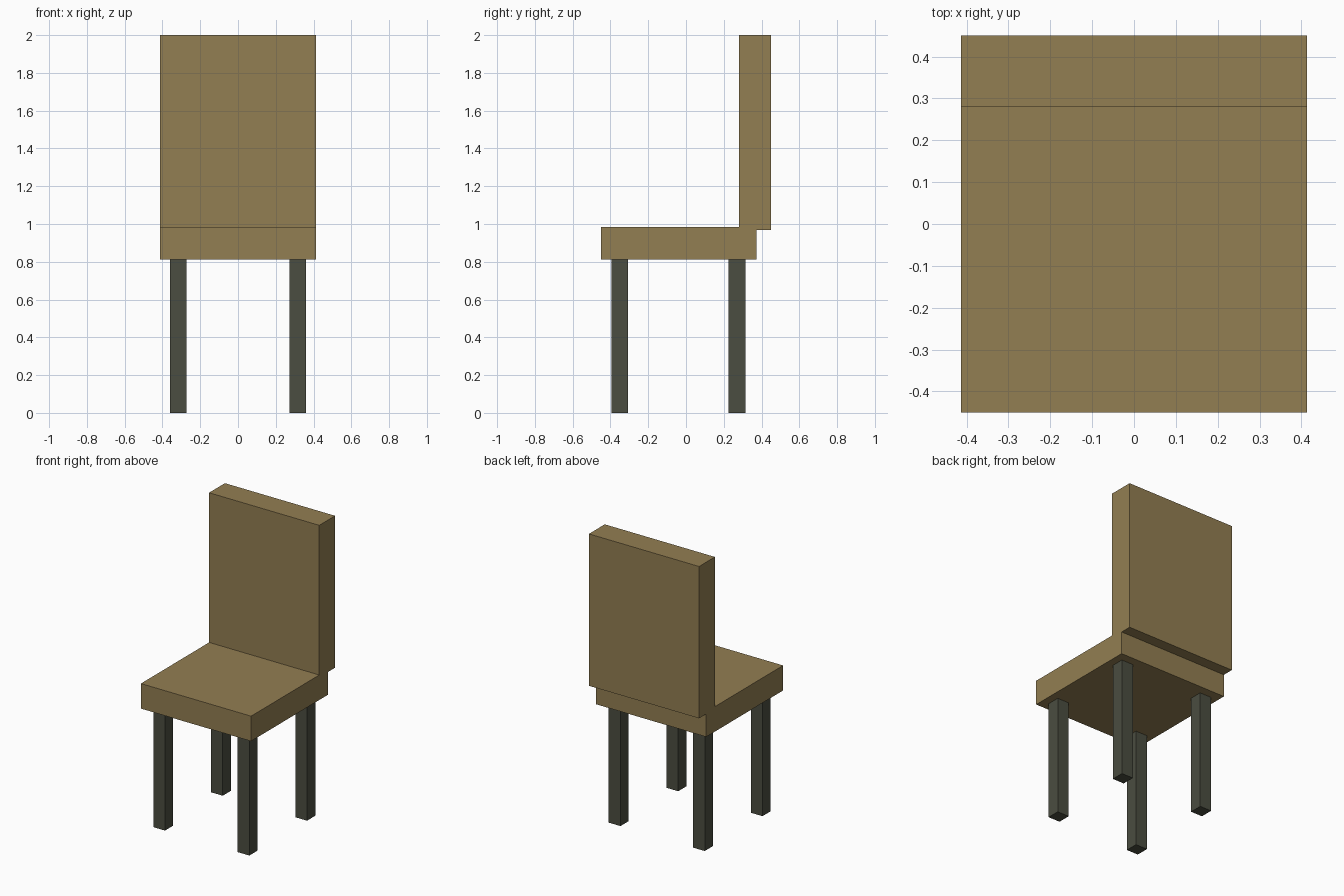
import bpy

if "Cube" in bpy.data.objects:
    bpy.data.objects.remove(bpy.data.objects["Cube"])


def material(name, color):
    mat = bpy.data.materials.new(name)
    mat.diffuse_color = (*color, 1.0)
    mat.use_nodes = True
    mat.node_tree.nodes["Principled BSDF"].inputs["Base Color"].default_value = mat.diffuse_color
    return mat


def box(name, low, high, mat):
    """Axis-aligned box between two corners."""
    center = [(a + b) / 2 for a, b in zip(low, high)]
    size = [b - a for a, b in zip(low, high)]
    bpy.ops.mesh.primitive_cube_add(size=1, location=center)
    obj = bpy.context.object
    obj.name = name
    obj.scale = size
    bpy.ops.object.transform_apply(location=False, rotation=False, scale=True)
    obj.data.materials.append(mat)
    return obj


tan = material("tan_upholstery", (0.29, 0.21, 0.085))
dark = material("dark_legs", (0.07, 0.075, 0.052))

HALF_WIDTH = 0.414
SEAT_BOTTOM = 0.813

# Seat slab and overlapping backrest slab
box("seat", (-HALF_WIDTH, -0.451, SEAT_BOTTOM), (HALF_WIDTH, 0.374, 0.983), tan)
box("backrest", (-HALF_WIDTH, 0.281, 0.968), (HALF_WIDTH, 0.451, 2.0), tan)

# Four square legs
HALF_LEG = 0.044
for row, y in (("front", -0.35), ("back", 0.27)):
    for side, x in (("left", -0.317), ("right", 0.317)):
        box(f"{row}_{side}_leg",
            (x - HALF_LEG, y - HALF_LEG, 0.0),
            (x + HALF_LEG, y + HALF_LEG, SEAT_BOTTOM), dark)
